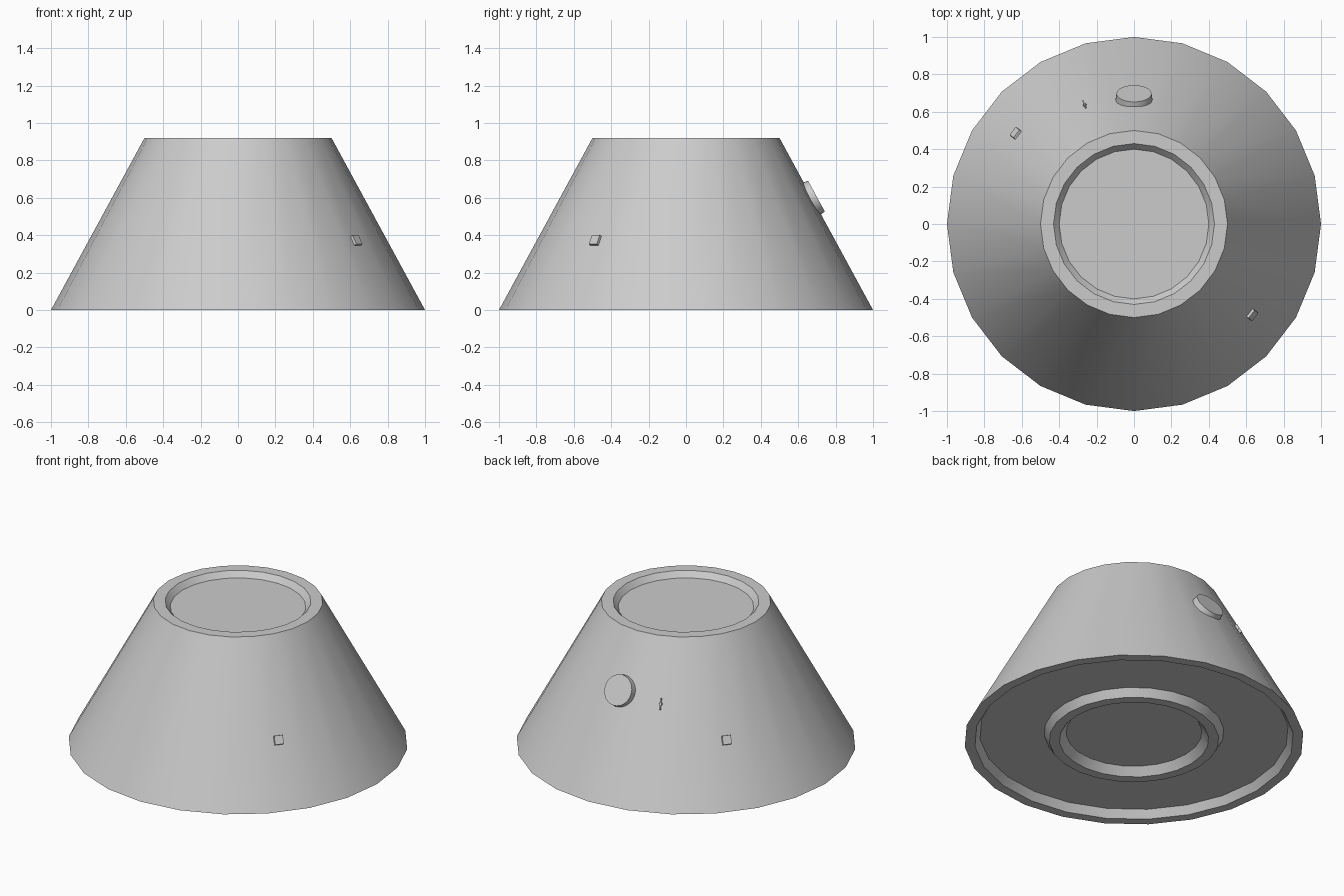
import bpy, bmesh, math
from mathutils import Matrix, Vector

if "Cube" in bpy.data.objects:
    bpy.data.objects.remove(bpy.data.objects["Cube"], do_unlink=True)

SIDES, HEIGHT, BASE_R, TOP_R = 24, 0.92, 1.0, 0.5

grey = bpy.data.materials.new("light grey")
grey.use_nodes = True
color = (0.6, 0.6, 0.6, 1)
grey.diffuse_color = color
grey.node_tree.nodes["Principled BSDF"].inputs["Base Color"].default_value = color


def finish(name, bm, matrix=None):
    bmesh.ops.recalc_face_normals(bm, faces=bm.faces[:])
    mesh = bpy.data.meshes.new(name)
    bm.to_mesh(mesh)
    bm.free()
    mesh.materials.append(grey)
    obj = bpy.data.objects.new(name, mesh)
    bpy.context.collection.objects.link(obj)
    if matrix:
        obj.matrix_world = matrix
    bpy.ops.object.select_all(action='DESELECT')
    obj.select_set(True)
    bpy.context.view_layer.objects.active = obj
    bpy.ops.object.shade_smooth_by_angle(angle=math.radians(30))
    return obj


def lathe(name, profile):
    """Turn (radius, z) points around z and cap both ends."""
    bm = bmesh.new()
    rings = []
    for r, z in profile:
        angles = [math.tau * i / SIDES for i in range(SIDES)]
        rings.append([bm.verts.new((r * math.cos(a), r * math.sin(a), z)) for a in angles])
    for low, high in zip(rings, rings[1:]):
        for i in range(SIDES):
            j = (i + 1) % SIDES
            bm.faces.new((low[i], low[j], high[j], high[i]))
    bm.faces.new(rings[0])
    bm.faces.new(rings[-1])
    return finish(name, bm)


def on_wall(degrees, z, facet=1.0):
    """Frame on the sloping wall: x sideways, y up the slope, z outward."""
    a = math.radians(degrees)
    r = (BASE_R - (BASE_R - TOP_R) * z / HEIGHT) * facet
    radial = Vector((math.cos(a), math.sin(a), 0))
    up = (radial * (TOP_R - BASE_R) + Vector((0, 0, HEIGHT))).normalized()
    side = Vector((-math.sin(a), math.cos(a), 0))
    m = Matrix((side, up, side.cross(up))).transposed().to_4x4()
    m.translation = radial * r + Vector((0, 0, z))
    return m


def plate(name, frame, size, top_scale=1.0):
    """Block centred on the frame, narrowing towards its outer face."""
    bm = bmesh.new()
    bmesh.ops.create_cube(bm, size=1, matrix=Matrix.Diagonal((*size, 1)))
    for v in bm.verts:
        if v.co.z > 0:
            v.co.x *= top_scale
            v.co.y *= top_scale
    return finish(name, bm, frame)


# Hollow-rimmed capsule: underside boss, floor, rim, wall, top lip and recess
lathe("capsule_body", [
    (0.40, 0.05), (0.44, 0), (0.50, 0), (0.53, 0.05), (0.91, 0.05), (0.94, 0),
    (BASE_R, 0), (TOP_R, HEIGHT), (0.43, HEIGHT), (0.40, HEIGHT - 0.035)])

# Round hatch on the back
bm = bmesh.new()
bmesh.ops.create_cone(bm, cap_ends=True, segments=24, radius1=0.1, radius2=0.094, depth=0.05)
finish("round_hatch", bm, on_wall(90, 0.597))

# Square thruster ports on opposite sides
for name, angle in (("front_port", -37.5), ("back_port", 142.5)):
    plate(name, on_wall(angle, 0.37, 0.991), (0.06, 0.06, 0.03), 0.88)

# Small handle beside the hatch
frame = on_wall(112.5, 0.565, 0.991)
plate("handle_bar", frame, (0.008, 0.07, 0.03))
plate("handle_grip", frame, (0.024, 0.02, 0.02), 0.6)
